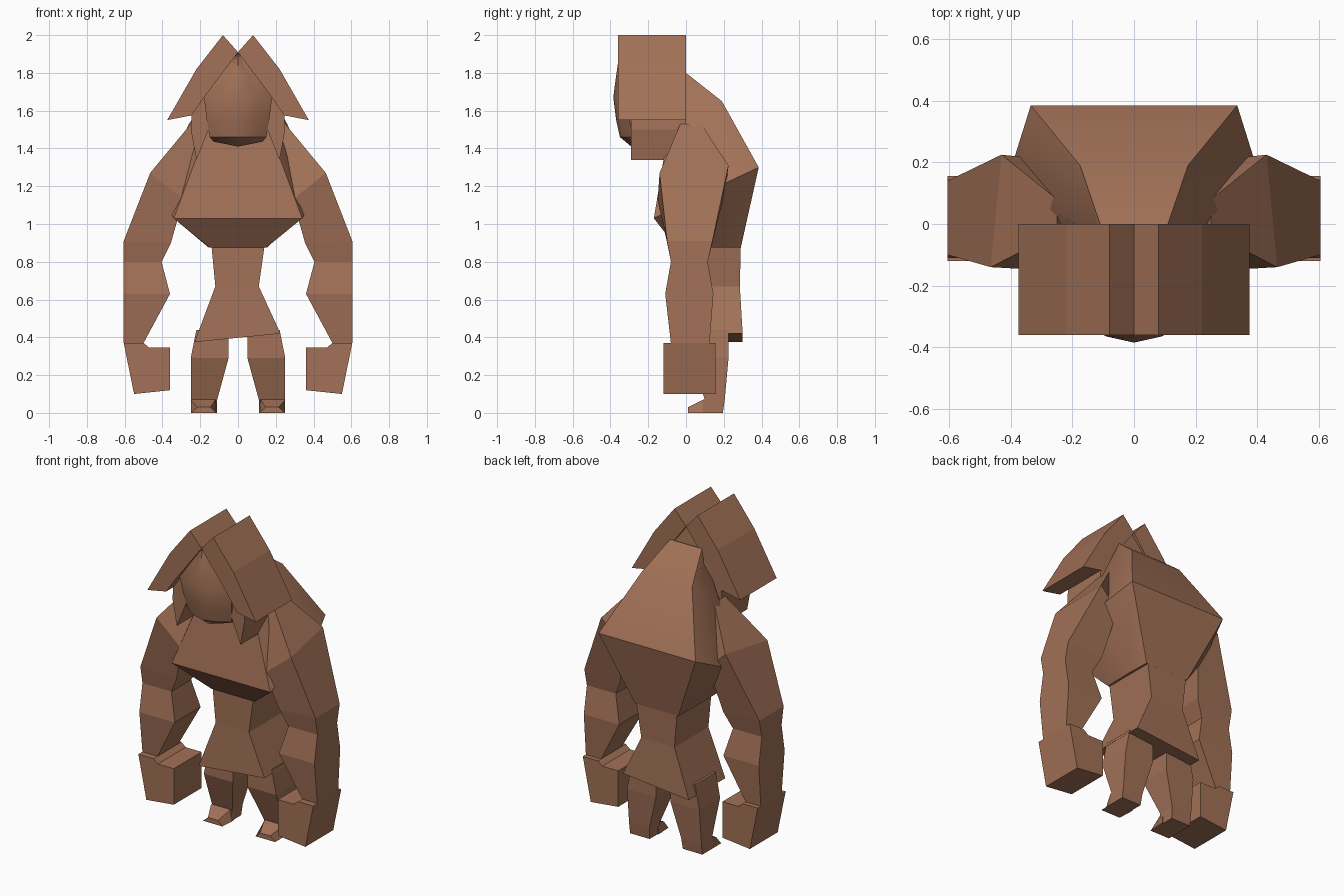
import bpy, bmesh, math

mat = bpy.data.materials.new("brown")
mat.diffuse_color = (0.36, 0.165, 0.095, 1)


def loft(name, rings, smooth=None, mirror=False):
    """Skin a list of equal-length vertex rings and cap both ends."""
    bm = bmesh.new()
    rows = [[bm.verts.new(p) for p in r] for r in rings]
    n = len(rows[0])
    for a, b in zip(rows, rows[1:]):
        for i in range(n):
            j = (i + 1) % n
            bm.faces.new((a[i], a[j], b[j], b[i]))
    bm.faces.new(rows[0])
    bm.faces.new(rows[-1])
    bmesh.ops.recalc_face_normals(bm, faces=bm.faces)
    me = bpy.data.meshes.new(name)
    bm.to_mesh(me)
    bm.free()
    me.materials.append(mat)
    ob = bpy.data.objects.new(name, me)
    bpy.context.collection.objects.link(ob)
    if mirror:
        m = ob.modifiers.new("mirror", 'MIRROR')
        m.use_mirror_merge = False
    if smooth:
        bpy.ops.object.select_all(action='DESELECT')
        ob.select_set(True)
        bpy.context.view_layer.objects.active = ob
        bpy.ops.object.shade_smooth_by_angle(angle=math.radians(smooth))
    return ob


def prism(name, profile, y0, y1, **kw):
    """Extrude an (x, z) outline along y."""
    return loft(name, [[(x, y, z) for x, z in profile] for y in (y0, y1)], **kw)


def box(x0, x1, y0, y1, z0, z1=None):
    """Four-sided ring; z0 on the x0 side, z1 on the x1 side."""
    z1 = z0 if z1 is None else z1
    return [(x0, y0, z0), (x1, y0, z1), (x1, y1, z1), (x0, y1, z0)]


def sym(half):
    """Complete a half ring (x > 0, back to front) with its mirror image."""
    return half + [(-x, y, z) for x, y, z in reversed(half)]


# hood panels and the cheek flaps hanging under them
prism("hood_panel", [(0, 1.91), (0.08, 2.0), (0.22, 1.82), (0.375, 1.55),
                     (0.245, 1.575), (0.18, 1.67)], -0.36, 0, mirror=True)
prism("cheek_flap", [(0.18, 1.67), (0.245, 1.575), (0.25, 1.5), (0.22, 1.34),
                     (0.155, 1.5)], -0.29, 0, mirror=True)


# head: half-rings with a slightly protruding face
def head_ring(w, z, front, side, back):
    return [(w, back, z), (w, side, z), (w * .5, front + .02, z), (0, front, z),
            (-w * .5, front + .02, z), (-w, side, z), (-w, back, z)]


loft("head", [head_ring(0.005, 1.91, -0.352, -0.35, -0.02),
              head_ring(0.095, 1.785, -0.37, -0.335, -0.01),
              head_ring(0.18, 1.67, -0.385, -0.32, 0.0),
              head_ring(0.165, 1.55, -0.37, -0.30, 0.0),
              head_ring(0.15, 1.46, -0.35, -0.28, 0.0),
              [(x, y, 1.41 + abs(x) * .2) for x, y, z in
               head_ring(0.13, 1.42, -0.29, -0.24, 0.0)]], smooth=40)

# hunched torso, rings tilted down towards the chest
loft("torso", [sym([(0.11, 0.0, 1.80), (0.11, -0.04, 1.72), (0.09, -0.07, 1.66)]),
               sym([(0.175, 0.19, 1.65), (0.26, 0.04, 1.53), (0.18, -0.10, 1.46)]),
               sym([(0.335, 0.385, 1.30), (0.415, 0.13, 1.18), (0.34, -0.17, 1.03)]),
               sym([(0.15, 0.29, 0.875), (0.155, 0.13, 0.875), (0.15, -0.05, 0.875)])],
     smooth=35)

# waist and slanted skirt
loft("waist", [box(-0.14, 0.14, -0.05, 0.29, 0.88),
               box(-0.12, 0.11, -0.05, 0.285, 0.67)])
loft("skirt", [box(-0.12, 0.11, -0.05, 0.285, 0.67),
               box(-0.23, 0.225, -0.06, 0.30, 0.375, 0.42)])

# arms, shoulder to wrist
loft("arm", [box(0.17, 0.25, -0.03, 0.08, 1.40, 1.53),
             [(0.29, -0.15, 1.13), (0.465, -0.14, 1.27),
              (0.43, 0.225, 1.31), (0.30, 0.21, 1.19)],
             box(0.355, 0.605, -0.10, 0.14, 0.90, 0.91),
             box(0.405, 0.605, -0.08, 0.115, 0.80),
             box(0.36, 0.605, -0.11, 0.145, 0.63),
             box(0.50, 0.605, -0.08, 0.125, 0.37)], mirror=True)

# fists
prism("fist", [(0.36, 0.345), (0.47, 0.345), (0.50, 0.37), (0.605, 0.37),
               (0.55, 0.10), (0.36, 0.12)], -0.12, 0.155, mirror=True)

# legs and feet
loft("leg", [box(0.05, 0.22, 0.02, 0.225, 0.44),
             box(0.05, 0.25, 0.02, 0.225, 0.29),
             box(0.11, 0.25, 0.10, 0.205, 0.07),
             box(0.115, 0.25, 0.09, 0.195, 0.0)], mirror=True)
loft("foot", [[(0.11, 0.12, 0), (0.25, 0.12, 0), (0.25, 0.12, 0.07), (0.11, 0.12, 0.07)],
              [(0.11, 0.09, 0), (0.25, 0.09, 0), (0.25, 0.09, 0.07), (0.12, 0.09, 0.07)],
              [(0.115, 0.01, 0), (0.25, 0.01, 0), (0.215, 0.01, 0.03), (0.145, 0.01, 0.03)]],
     mirror=True)
